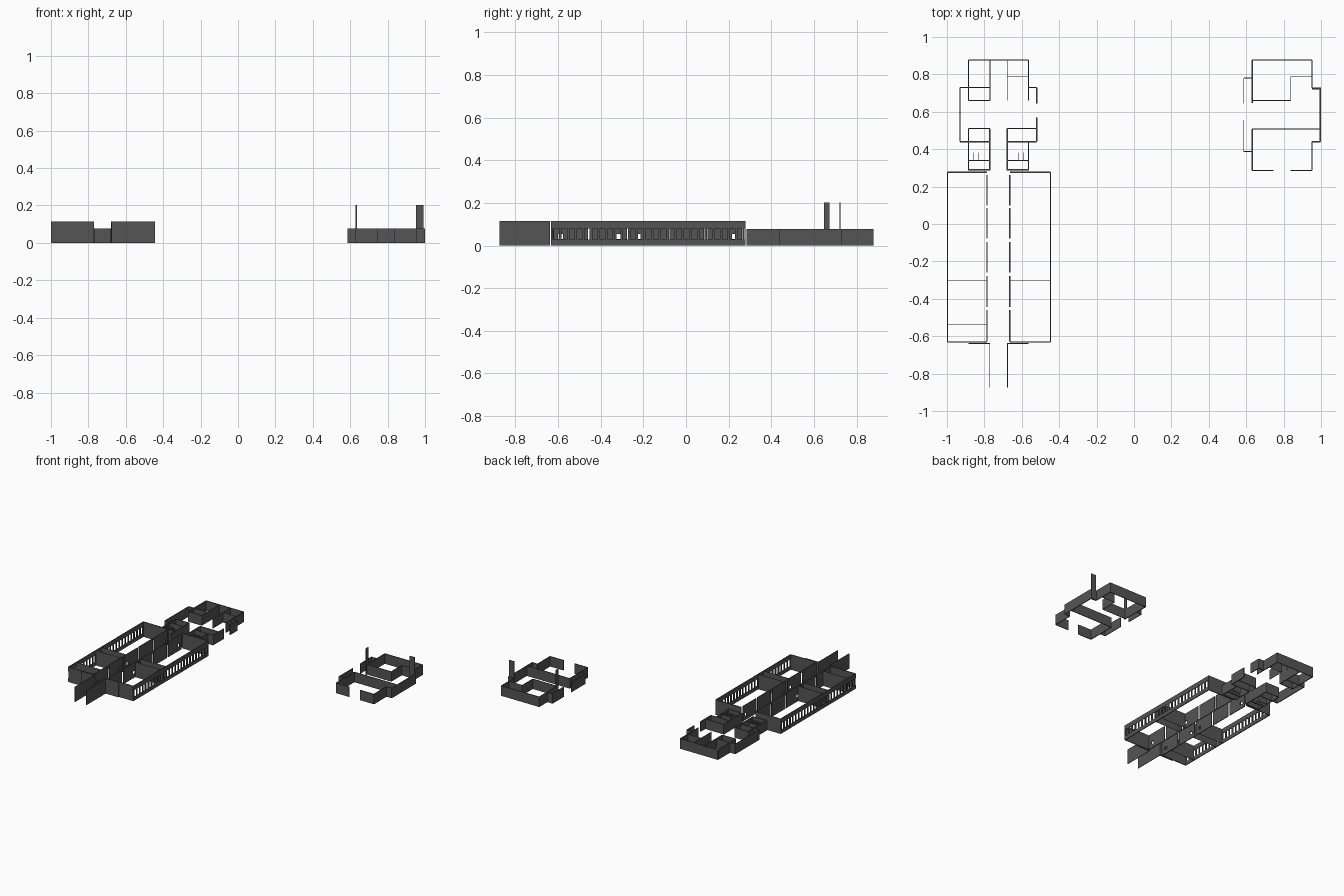
import bpy, bmesh
from mathutils import Matrix

if "Cube" in bpy.data.objects:
    bpy.data.objects.remove(bpy.data.objects["Cube"])

T = 0.006      # main wall thickness
THIN = 0.002   # partition thickness
LOW, HIGH = 0.077, 0.115


def add_box(bm, x0, x1, y0, y1, z0, z1):
    m = Matrix.Translation(((x0 + x1) / 2, (y0 + y1) / 2, (z0 + z1) / 2)) @ \
        Matrix.Diagonal((x1 - x0, y1 - y0, z1 - z0, 1))
    bmesh.ops.create_cube(bm, size=1, matrix=m)


def wx(x0, x1, y, z0=0, z1=LOW, t=T):
    """wall running along x"""
    return (x0, x1, y - t / 2, y + t / 2, z0, z1)


def wy(x, y0, y1, z0=0, z1=LOW, t=T):
    """wall running along y"""
    return (x - t / 2, x + t / 2, y0, y1, z0, z1)


def part(name, boxes):
    bm = bmesh.new()
    for b in boxes:
        add_box(bm, *b)
    me = bpy.data.meshes.new(name)
    bm.to_mesh(me)
    bm.free()
    me.materials.append(mat)
    ob = bpy.data.objects.new(name, me)
    bpy.context.collection.objects.link(ob)
    return ob


mat = bpy.data.materials.new("dark_grey")
mat.diffuse_color = (0.09, 0.09, 0.09, 1)
mat.use_nodes = True
mat.node_tree.nodes["Principled BSDF"].inputs["Base Color"].default_value = mat.diffuse_color

# --- rear block of the long building ---
part("rear_left_room", [
    wx(-0.885, -0.565, 0.877), wy(-0.885, 0.66, 0.877), wx(-0.885, -0.77, 0.66),
    wy(-0.77, 0.66, 0.877), wx(-0.93, -0.77, 0.73), wy(-0.93, 0.44, 0.73),
    wx(-0.93, -0.77, 0.44)])
part("rear_right_room", [
    wy(-0.678, 0.66, 0.877, t=THIN), wx(-0.678, -0.565, 0.787, t=THIN),
    wy(-0.565, 0.66, 0.877), wx(-0.565, -0.52, 0.73), wy(-0.52, 0.645, 0.73),
    wy(-0.52, 0.44, 0.57), wx(-0.678, -0.52, 0.51), wx(-0.678, -0.52, 0.44)])

# --- washrooms with stalls, mirrored about the corridor ---
CX = -0.7245
for side, s in (("left", -1), ("right", 1)):
    def mx(a, b, y, **k):
        p, q = sorted((CX + s * a, CX + s * b))
        return wx(p, q, y, **k)

    top = 0.51 if s < 0 else 0.44
    part(side + "_washroom_walls", [
        wy(CX + s * 0.0465, 0.285, 0.51), wy(CX + s * 0.16, 0.285, top),
        mx(0.0465, 0.16, 0.34), mx(0.0465, 0.16, 0.29)]
        + ([mx(0.0465, 0.16, 0.51)] if s < 0 else []))
    part(side + "_stalls", [mx(0.078, 0.16, 0.382, t=THIN)] + [
        wy(CX + s * d, 0.34, 0.382, t=THIN) for d in (0.08, 0.105, 0.132)])

# --- main hall ---
Y0, Y1 = -0.63, 0.277
for side, x in (("left", -0.997), ("right", -0.447)):
    n = 25
    pitch = (Y1 - Y0 - 0.01) / n
    mullions = [wy(x, max(Y0 + .005, Y0 + .005 + i * pitch - 0.006),
                   min(Y1 - .005, Y0 + .005 + i * pitch + 0.006), 0.028, 0.08)
                for i in range(n + 1)]
    part(side + "_window_wall", [wy(x, Y0, Y1, 0, 0.028),
                                 wy(x, Y0, Y1, 0.08, HIGH)] + mullions)
for side, a, b in (("left", -0.997, -0.785), ("right", -0.664, -0.447)):
    part(side + "_hall_end_walls", [wx(a, b, y, z1=HIGH) for y in (Y0, Y1)])
    cuts = [-0.235, -0.30] + ([-0.538] if side == "left" else [])
    part(side + "_classroom_partitions",
         [wx(a, b, y, z1=HIGH, t=THIN) for y in cuts])

# --- corridor walls: panels with gaps and small hatches ---
panels = [(-0.627, -0.46), (-0.443, -0.277), (-0.26, -0.095),
          (-0.078, 0.085), (0.1, 0.262)]
hatches = [-0.588, -0.315, -0.225, None, 0.228]
for side, x in (("left", -0.785), ("right", -0.664)):
    boxes = []
    for (a, b), h in zip(panels, hatches):
        if h is None:
            boxes.append(wy(x, a, b, z1=HIGH))
            continue
        p, q = h - 0.012, h + 0.012
        boxes += [wy(x, a, p, z1=HIGH), wy(x, q, b, z1=HIGH),
                  wy(x, p, q, 0, 0.03), wy(x, p, q, 0.053, HIGH)]
    part(side + "_corridor_wall", boxes)

# --- front entrance wings ---
for side, x, o in (("left", -0.771, -0.885), ("right", -0.676, -0.565)):
    part(side + "_entrance_wing", [
        wy(x, -0.875, -0.637, z1=HIGH, t=0.004),
        wx(min(x, o), max(x, o), -0.639, z1=HIGH, t=0.004)])

# --- separate house on the right ---
part("house_rear_walls", [
    wx(0.63, 0.952, 0.877), wy(0.632, 0.66, 0.877), wx(0.63, 0.838, 0.66, t=0.004),
    wy(0.838, 0.66, 0.787, t=0.004), wx(0.838, 0.952, 0.787, t=THIN),
    wy(0.952, 0.727, 0.877), wx(0.952, 0.998, 0.727)])
part("house_front_walls", [
    wy(0.996, 0.44, 0.73), wx(0.632, 0.998, 0.507), wx(0.952, 0.998, 0.44),
    wy(0.952, 0.287, 0.44), wx(0.632, 0.745, 0.287), wx(0.837, 0.952, 0.287),
    wy(0.632, 0.287, 0.507)])
part("house_porch_walls", [
    wx(0.587, 0.632, 0.78, t=0.004), wy(0.587, 0.645, 0.78, t=0.004),
    wy(0.587, 0.385, 0.555, t=0.004), wx(0.587, 0.632, 0.387, t=0.004)])
part("house_tall_panels", [
    wy(0.632, 0.648, 0.674, z1=0.203), wx(0.953, 0.993, 0.722, z1=0.203)])
